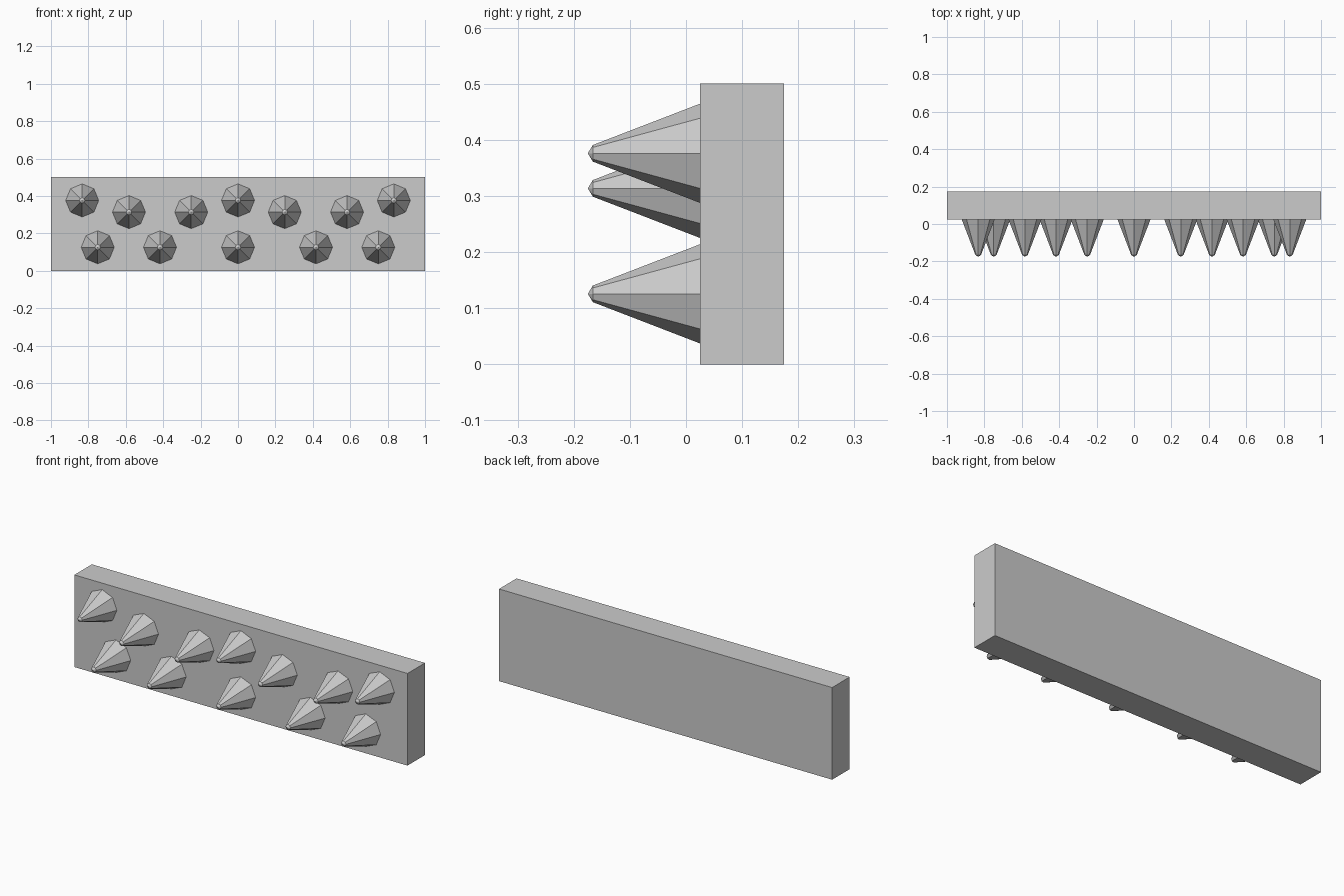
import bpy, bmesh
from math import sin, cos, pi

if "Cube" in bpy.data.objects:
    bpy.data.objects.remove(bpy.data.objects["Cube"])

SIDES = 8
FRONT = 0.025   # y of the plate's front face


def make_object(name, bm):
    bmesh.ops.recalc_face_normals(bm, faces=bm.faces)
    mesh = bpy.data.meshes.new(name)
    bm.to_mesh(mesh)
    bm.free()
    obj = bpy.data.objects.new(name, mesh)
    bpy.context.collection.objects.link(obj)
    return obj


# Backing plate
bpy.ops.mesh.primitive_cube_add(size=1, location=(0, 0.1, 0.25))
plate = bpy.context.object
plate.name = "backing_plate"
plate.scale = (2, 0.15, 0.5)


# Eight-sided spike with a blunt tip, open where it meets the plate
def spike_mesh():
    bm = bmesh.new()

    def ring(radius, y):
        return [bm.verts.new((radius * cos(2 * pi * i / SIDES), y,
                              radius * sin(2 * pi * i / SIDES)))
                for i in range(SIDES)]

    base, neck = ring(0.0884, 0), ring(0.0148, -0.191)
    tip = bm.verts.new((0, -0.2, 0))
    for i in range(SIDES):
        j = (i + 1) % SIDES
        bm.faces.new((base[i], base[j], neck[j], neck[i]))
        bm.faces.new((neck[i], neck[j], tip))
    # Keep the normals pointing away from the spike's axis
    bm.normal_update()
    for f in bm.faces:
        c = f.calc_center_median()
        if f.normal.x * c.x + f.normal.z * c.z < 0:
            f.normal_flip()
    mesh = bpy.data.meshes.new("spike")
    bm.to_mesh(mesh)
    bm.free()
    return mesh


# Staggered rows: height -> distances from the centre, mirrored left and right
rows = {0.376: (0, 0.833), 0.3135: (0.25, 0.583), 0.1255: (0, 0.417, 0.75)}
mesh = spike_mesh()
for z, offsets in rows.items():
    for x in sorted({s * d for d in offsets for s in (-1, 1)}):
        spike = bpy.data.objects.new("spike", mesh)
        spike.location = (x, FRONT, z)
        bpy.context.collection.objects.link(spike)
